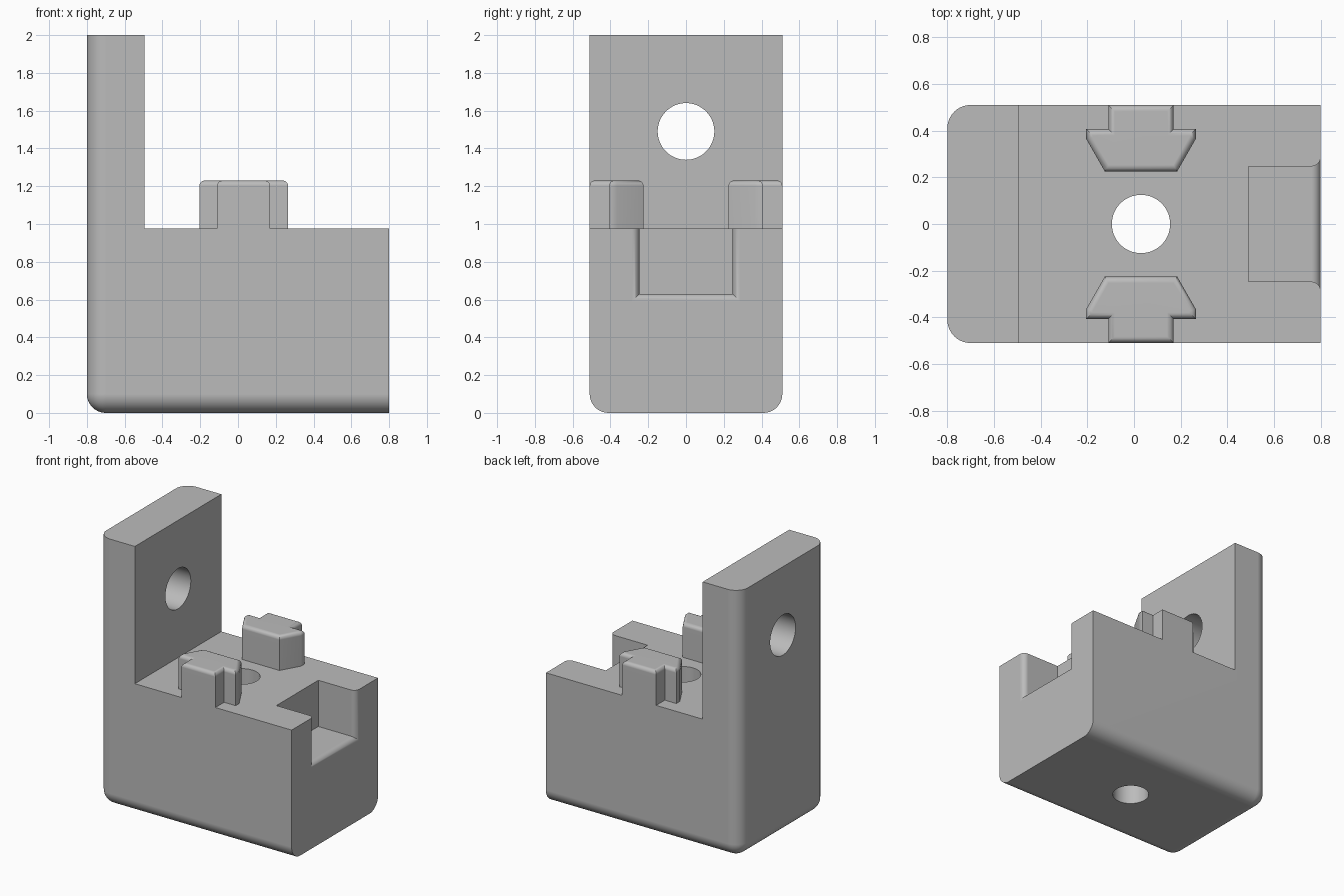
import bpy, bmesh, math
from mathutils import Matrix

default_cube = bpy.data.objects.get("Cube")
if default_cube:
    bpy.data.objects.remove(default_cube, do_unlink=True)

GREY = (0.5, 0.5, 0.5, 1)
grey = bpy.data.materials.new("plain_grey")
grey.use_nodes = True
grey.diffuse_color = GREY
grey.node_tree.nodes["Principled BSDF"].inputs["Base Color"].default_value = GREY

LEFT, RIGHT, HALF_Y = -0.8, 0.8, 0.51
DECK, TOP = 0.975, 2.0


def make_object(name, bm):
    bmesh.ops.recalc_face_normals(bm, faces=bm.faces)
    mesh = bpy.data.meshes.new(name)
    bm.to_mesh(mesh)
    bm.free()
    mesh.materials.append(grey)
    obj = bpy.data.objects.new(name, mesh)
    bpy.context.collection.objects.link(obj)
    return obj


def prism(points, move):
    """Extrude a closed outline of 3D points along a vector."""
    bm = bmesh.new()
    face = bm.faces.new([bm.verts.new(p) for p in points])
    extruded = bmesh.ops.extrude_face_region(bm, geom=[face])
    verts = [g for g in extruded["geom"] if isinstance(g, bmesh.types.BMVert)]
    bmesh.ops.translate(bm, verts=verts, vec=move)
    bmesh.ops.recalc_face_normals(bm, faces=bm.faces)
    return bm


def round_edges(bm, test, radius, segments):
    edges = [e for e in bm.edges if test(*[v.co for v in e.verts])]
    bmesh.ops.bevel(bm, geom=edges, offset=radius, offset_type='OFFSET',
                    segments=segments, profile=0.5, affect='EDGES', clamp_overlap=True)


def activate(obj):
    bpy.ops.object.select_all(action='DESELECT')
    obj.select_set(True)
    bpy.context.view_layer.objects.active = obj


def cut(target, cutter):
    cutter.hide_render = True
    mod = target.modifiers.new("cut", 'BOOLEAN')
    mod.operation, mod.solver, mod.object = 'DIFFERENCE', 'EXACT', cutter
    activate(target)
    bpy.ops.object.modifier_apply(modifier=mod.name)
    bpy.data.objects.remove(cutter, do_unlink=True)


def smooth(obj):
    activate(obj)
    bpy.ops.object.shade_smooth_by_angle(angle=math.radians(30))
    weighted = obj.modifiers.new("flat_normals", 'WEIGHTED_NORMAL')
    weighted.keep_sharp = True


def bore(name, radius, length, matrix):
    bm = bmesh.new()
    bmesh.ops.create_cone(bm, cap_ends=True, segments=64, radius1=radius,
                          radius2=radius, depth=length, matrix=matrix)
    return make_object(name, bm)


# L-shaped block: base with an upright wall on the right-hand end
outline = [(LEFT, 0), (RIGHT, 0), (RIGHT, DECK), (-0.495, DECK), (-0.495, TOP), (LEFT, TOP)]
bm = prism([(x, -HALF_Y, z) for x, z in outline], (0, 2 * HALF_Y, 0))


def outer_edge(a, b):
    on_left = abs(a.x - LEFT) < 1e-4 and abs(b.x - LEFT) < 1e-4
    on_floor = abs(a.z) < 1e-4 and abs(b.z) < 1e-4
    on_side = abs(a.y - b.y) < 1e-4
    return on_left + on_floor + on_side == 2 and not (a.x > 0 and b.x > 0)


round_edges(bm, outer_edge, 0.1, 10)
body = make_object("bracket_body", bm)

# Round holes through the wall and the base
cut(body, bore("wall_bore", 0.15, 0.6,
               Matrix.Translation((-0.65, 0, 1.49)) @ Matrix.Rotation(math.pi / 2, 4, 'Y')))
cut(body, bore("base_bore", 0.125, 2.5, Matrix.Translation((0.03, 0, 0.1))))

# Open pocket whose mouth flares out in a rounded lip
LIP = 0.04
sections = [(0.49, 0)]
for i in range(9):
    t = math.sin(i / 8 * math.pi / 2)
    sections.append((RIGHT - LIP + LIP * t, LIP * (1 - math.sqrt(max(0, 1 - t * t)))))
sections.append((RIGHT + 0.1, LIP))
bm = bmesh.new()
rings = []
for x, flare in sections:
    w, floor = 0.247 + flare, 0.63 - flare
    rings.append([bm.verts.new((x, y, z)) for y, z in
                  ((-w, floor), (w, floor), (w, 1.1), (-w, 1.1))])
for a, b in zip(rings, rings[1:]):
    for i in range(4):
        j = (i + 1) % 4
        bm.faces.new((a[i], a[j], b[j], b[i]))
bm.faces.new(rings[0])
bm.faces.new(rings[-1])
cut(body, make_object("pocket_cutter", bm))
smooth(body)

# Pair of T-shaped lugs with rounded top edges, mirrored front to back
MID = 0.03
half = [(0.14, HALF_Y), (0.14, 0.407), (0.235, 0.407), (0.235, 0.365), (0.155, 0.225)]
lug_outline = [(MID + x, y) for x, y in half] + [(MID - x, y) for x, y in reversed(half)]
for name, side in (("front_lug", -1), ("back_lug", 1)):
    bm = prism([(x, side * y, DECK) for x, y in lug_outline], (0, 0, 0.255))
    round_edges(bm, lambda a, b: min(a.z, b.z) > 1.1, 0.028, 5)
    smooth(make_object(name, bm))
